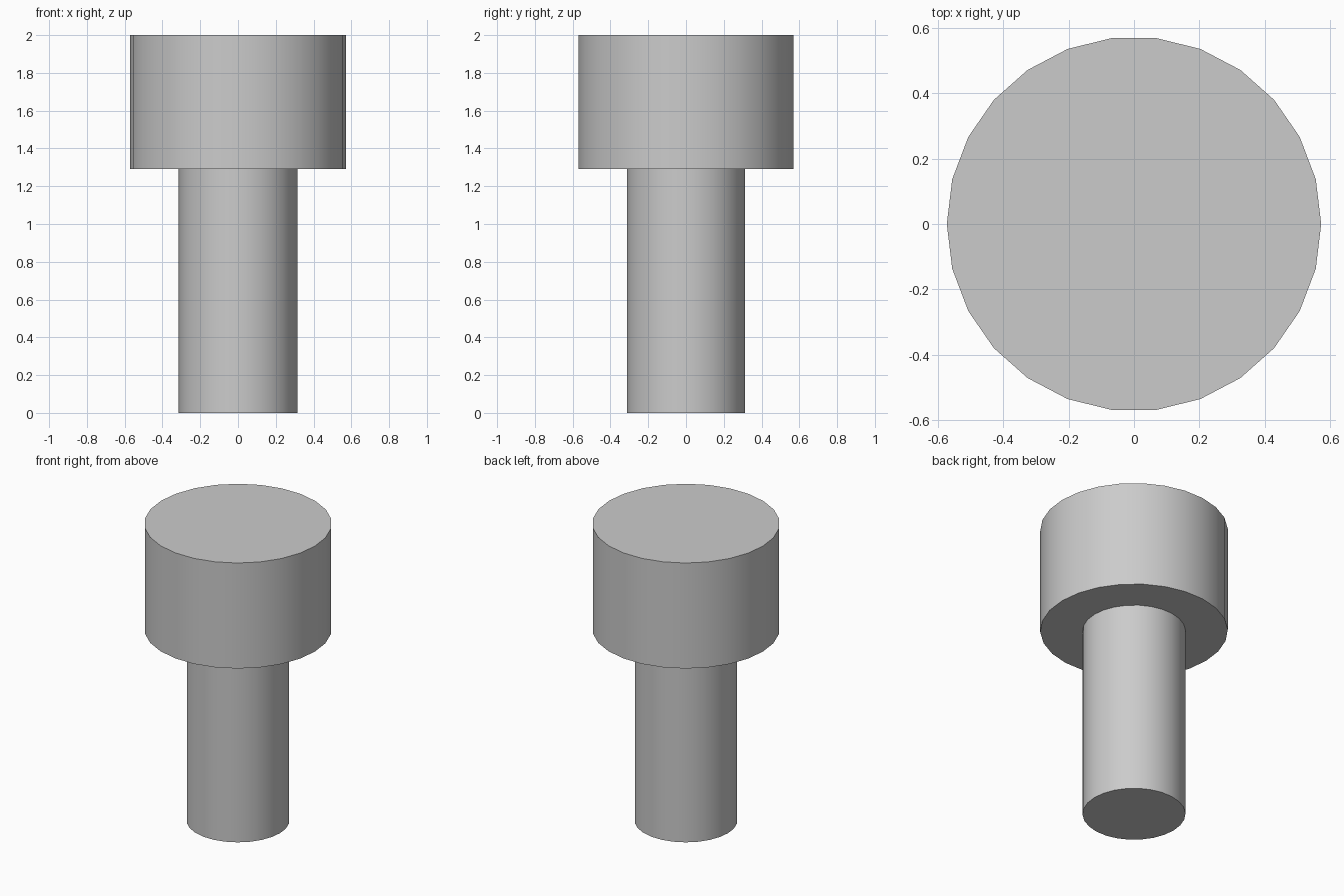
import bpy, bmesh, math
from mathutils import Matrix

if "Cube" in bpy.data.objects:
    bpy.data.objects.remove(bpy.data.objects["Cube"])

SIDES = 26
# (radius, height) outline of the bolt, bottom to top
PROFILE = [(0.314, 0), (0.314, 1.29), (0.572, 1.29), (0.572, 2.0)]


def lathe(name, profile, sides):
    bm = bmesh.new()
    rings = [[bm.verts.new((r * math.cos(math.tau * i / sides),
                            r * math.sin(math.tau * i / sides), z))
              for i in range(sides)] for r, z in profile]
    for low, high in zip(rings, rings[1:]):
        for i in range(sides):
            j = (i + 1) % sides
            bm.faces.new((low[i], low[j], high[j], high[i]))
    # end caps
    bm.faces.new(rings[0][::-1])
    bm.faces.new(rings[-1])
    mesh = bpy.data.meshes.new(name)
    bm.to_mesh(mesh)
    bm.free()
    obj = bpy.data.objects.new(name, mesh)
    bpy.context.collection.objects.link(obj)
    return obj


# Cap-head bolt: slim shank with a wide flat head
bolt = lathe("cap_head_bolt", PROFILE, SIDES)
bpy.context.view_layer.objects.active = bolt
bolt.select_set(True)
bpy.ops.object.shade_smooth_by_angle(angle=math.radians(30))
